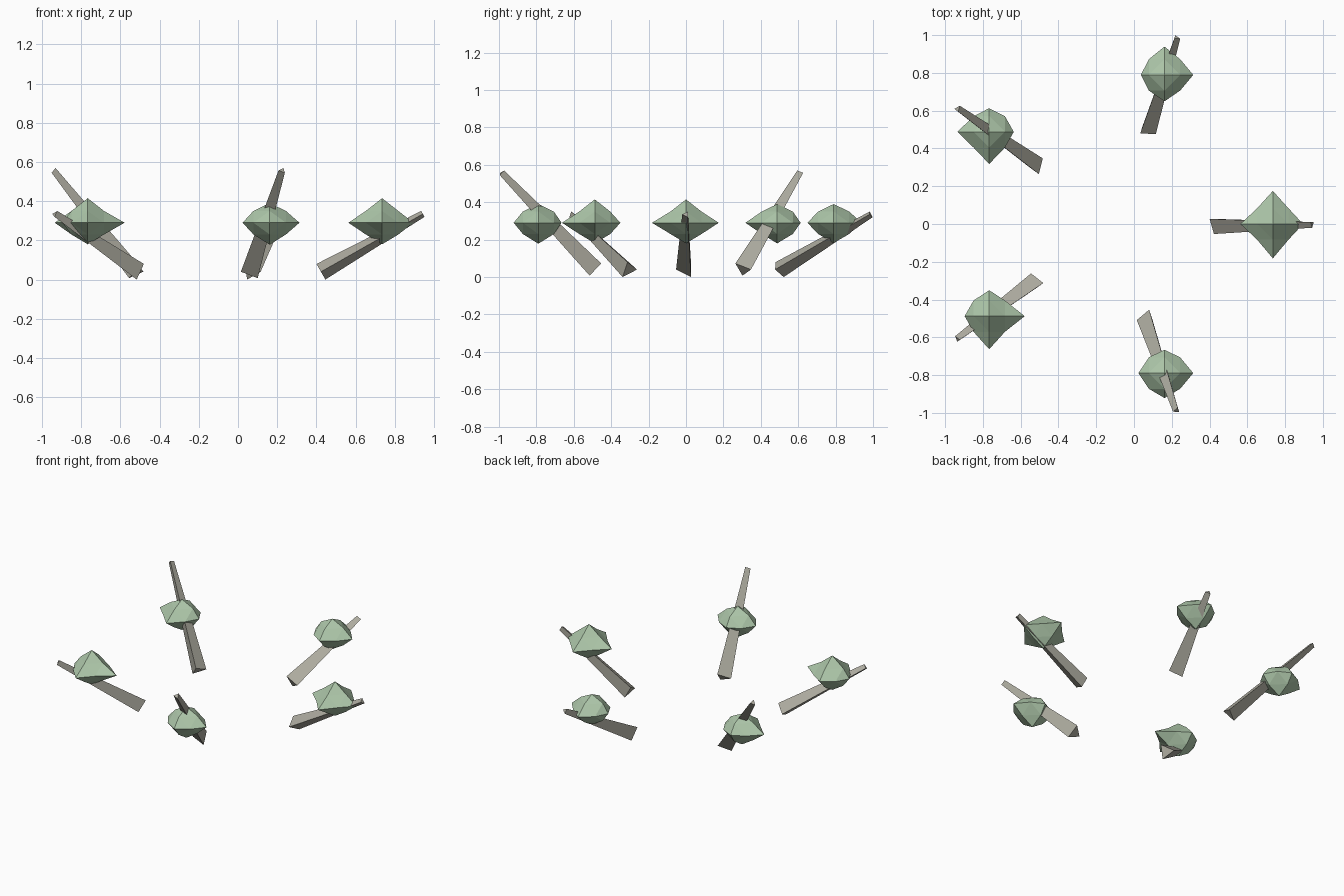
import bpy, bmesh, math
from mathutils import Vector

if "Cube" in bpy.data.objects:
    bpy.data.objects.remove(bpy.data.objects["Cube"])


def material(name, rgb):
    m = bpy.data.materials.new(name)
    m.diffuse_color = (*rgb, 1)
    m.use_nodes = True
    m.node_tree.nodes["Principled BSDF"].inputs["Base Color"].default_value = m.diffuse_color
    return m


BARK = material("bark", (0.42, 0.41, 0.35))
LEAF = material("leaf", (0.42, 0.57, 0.40))
CX = -0.095  # ring centre on x


def finish(bm, name, mat):
    bmesh.ops.recalc_face_normals(bm, faces=bm.faces)
    me = bpy.data.meshes.new(name)
    bm.to_mesh(me)
    bm.free()
    me.materials.append(mat)
    ob = bpy.data.objects.new(name, me)
    bpy.context.collection.objects.link(ob)


def trunk(name, a, tip_z):
    """Three-sided tapered trunk leaning outwards along angle a."""
    u = Vector((math.cos(a), math.sin(a), 0))
    t = Vector((-math.sin(a), math.cos(a), 0))
    base = Vector((CX, 0, 0.04)) + u * 0.518
    tip = Vector((CX, 0, tip_z)) + u * 1.038
    n = t.cross((tip - base).normalized())
    bm = bmesh.new()
    rings = []
    for c, r in ((base, 0.053), (tip, 0.02)):
        rings.append([bm.verts.new(c + r * (math.cos(k) * -t + math.sin(k) * n))
                      for k in (0, 2 * math.pi / 3, 4 * math.pi / 3)])
    lo, hi = rings
    for i in range(3):
        j = (i + 1) % 3
        bm.faces.new((lo[i], lo[j], hi[j], hi[i]))
    bm.faces.new(lo)
    bm.faces.new(hi)
    finish(bm, name, BARK)


def canopy(name, a, reach):
    """Octahedron split once; reach = extents along -x +x -y +y -z +z."""
    c = Vector((CX + 0.83 * math.cos(a), 0.83 * math.sin(a), 0.29))
    bm = bmesh.new()
    corner, mids = {}, {}
    for i in range(6):
        v = Vector((0, 0, 0))
        v[i // 2] = reach[i] * (1 if i % 2 else -1)
        corner[i] = bm.verts.new(c + v)

    def mid(i, j):
        key = (min(i, j), max(i, j))
        if key not in mids:
            v = Vector((0, 0, 0))
            for k in key:
                v[k // 2] = (0.06 if k > 3 else 0.083) * (1 if k % 2 else -1)
            mids[key] = bm.verts.new(c + v)
        return mids[key]

    for x in (0, 1):
        for y in (2, 3):
            for z in (4, 5):
                xy, yz, zx = mid(x, y), mid(y, z), mid(z, x)
                for f in ((corner[x], xy, zx), (corner[y], yz, xy),
                          (corner[z], zx, yz), (xy, yz, zx)):
                    bm.faces.new(f)
    finish(bm, name, LEAF)


# trunk tip height, canopy extents for each tree around the ring
TREES = [
    (0.335, (0.172, 0.16, 0.182, 0.175, 0.11, 0.125)),
    (0.335, (0.125, 0.152, 0.14, 0.15, 0.108, 0.10)),
    (0.557, (0.168, 0.13, 0.17, 0.125, 0.11, 0.10)),
    (0.335, (0.13, 0.188, 0.175, 0.137, 0.11, 0.125)),
    (0.557, (0.138, 0.152, 0.132, 0.124, 0.112, 0.10)),
]
for i, (tip_z, reach) in enumerate(TREES):
    angle = i * math.tau / 5
    trunk(f"trunk_{i + 1}", angle, tip_z)
    canopy(f"canopy_{i + 1}", angle, reach)
